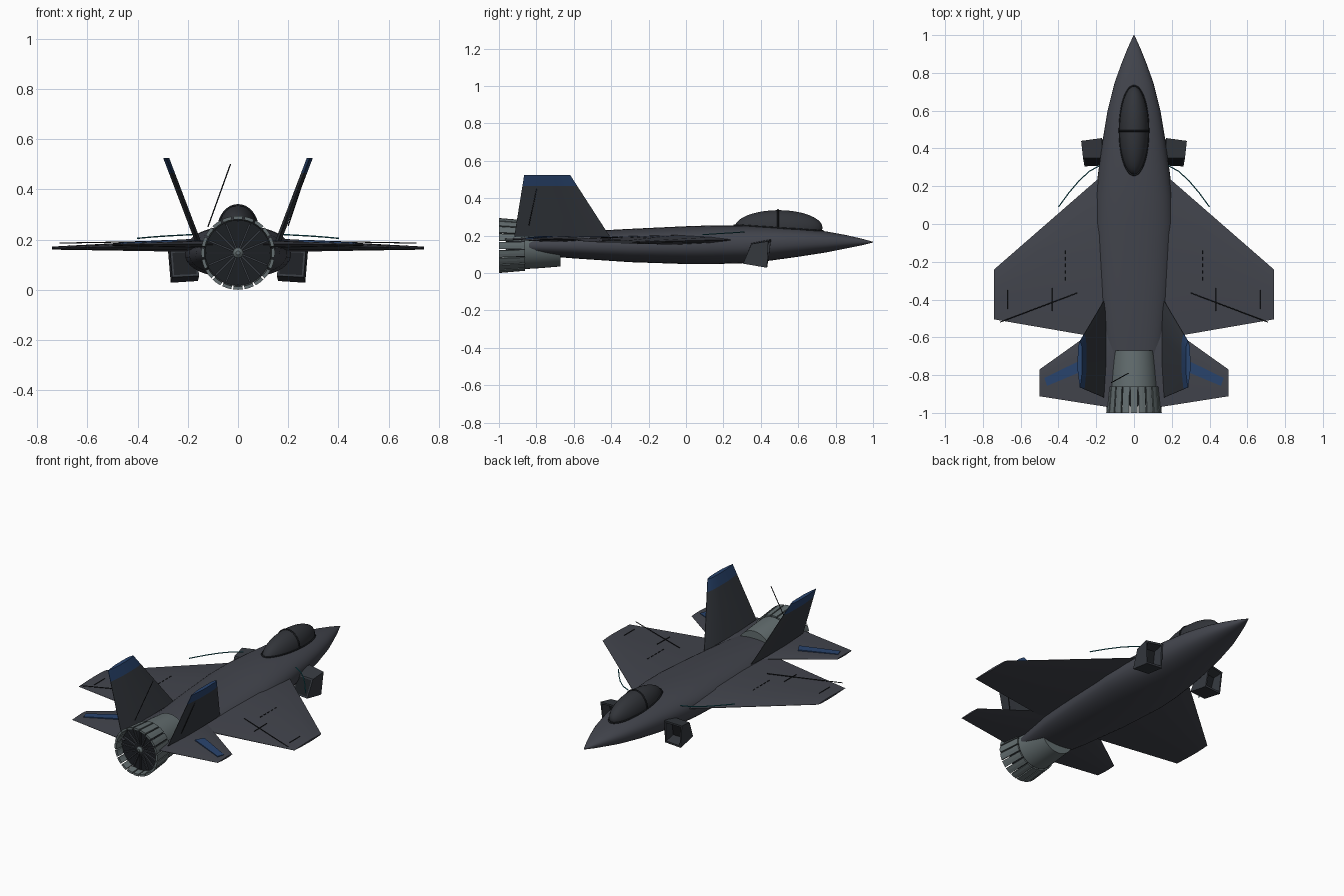
import bpy, bmesh, math
from mathutils import Vector

if "Cube" in bpy.data.objects:
    bpy.data.objects.remove(bpy.data.objects["Cube"])

def mat(name, r, g, b):
    m = bpy.data.materials.new(name)
    m.diffuse_color = (r, g, b, 1)
    m.use_nodes = True
    m.node_tree.nodes["Principled BSDF"].inputs["Base Color"].default_value = m.diffuse_color
    return m

BODY = mat("slate_grey", 0.055, 0.059, 0.074)
FIN = mat("dark_slate", 0.036, 0.041, 0.050)
GLASS = mat("smoked_glass", 0.032, 0.035, 0.042)
METAL = mat("nozzle_metal", 0.125, 0.155, 0.160)
DARK = mat("near_black", 0.012, 0.014, 0.017)
BLUE = mat("navy_blue", 0.022, 0.058, 0.155)
TEAL = mat("teal", 0.01, 0.17, 0.21)

def finish(name, bm, mats, smooth=None):
    bmesh.ops.recalc_face_normals(bm, faces=bm.faces)
    me = bpy.data.meshes.new(name)
    bm.to_mesh(me)
    bm.free()
    for m in mats:
        me.materials.append(m)
    ob = bpy.data.objects.new(name, me)
    bpy.context.collection.objects.link(ob)
    if smooth:
        bpy.ops.object.select_all(action='DESELECT')
        ob.select_set(True)
        bpy.context.view_layer.objects.active = ob
        bpy.ops.object.shade_smooth_by_angle(angle=math.radians(smooth))
    return ob

def loft_into(bm, rings, closed=False):
    vs = [[bm.verts.new(p) for p in r] for r in rings]
    n = len(vs[0])
    pairs = list(zip(vs, vs[1:])) + ([(vs[-1], vs[0])] if closed else [])
    for a, b in pairs:
        for i in range(n):
            bm.faces.new((a[i], a[(i + 1) % n], b[(i + 1) % n], b[i]))
    if not closed:
        bm.faces.new(vs[0])
        bm.faces.new(vs[-1])

def loft(name, rings, m, smooth=None):
    bm = bmesh.new()
    loft_into(bm, rings)
    return finish(name, bm, [m], smooth)

def tube(name, pts, r, m, cyclic=False):
    cu = bpy.data.curves.new(name, 'CURVE')
    cu.dimensions = '3D'
    cu.bevel_depth, cu.bevel_resolution, cu.use_fill_caps = r, 1, True
    sp = cu.splines.new('POLY')
    sp.points.add(len(pts) - 1)
    for p, q in zip(sp.points, pts):
        p.co = (*q, 1)
    sp.use_cyclic_u = cyclic
    cu.materials.append(m)
    ob = bpy.data.objects.new(name, cu)
    bpy.context.collection.objects.link(ob)
    bpy.ops.object.select_all(action='DESELECT')
    ob.select_set(True)
    bpy.context.view_layer.objects.active = ob
    bpy.ops.object.convert(target='MESH')

def circle(y, r, n=40):
    return [(r * math.cos(2 * math.pi * i / n), y, 0.147 + r * math.sin(2 * math.pi * i / n)) for i in range(n)]

# Fuselage: (y, half width, top z, bottom z), superellipse sections
SECT = [(1, .002, .167, .163), (.93, .034, .186, .146), (.85, .066, .204, .130), (.75, .102, .222, .110),
        (.6, .140, .240, .087), (.45, .165, .250, .066), (.3, .186, .255, .052), (.15, .205, .255, .048),
        (0, .212, .250, .048), (-.3, .195, .236, .058), (-.6, .165, .220, .078), (-.84, .125, .198, .098)]
N = 2.3

def body_ring(y, hw, top, bot, n=40):
    pts = []
    for i in range(n):
        c, s = math.cos(2 * math.pi * i / n), math.sin(2 * math.pi * i / n)
        pts.append((math.copysign(abs(c) ** (2 / N), c) * hw, y,
                    (top + bot) / 2 + math.copysign(abs(s) ** (2 / N), s) * (top - bot) / 2))
    return pts

def body_top(x, y):
    for a, b in zip(SECT, SECT[1:]):
        if b[0] <= y <= a[0]:
            t = (a[0] - y) / (a[0] - b[0])
            hw, top, bot = [a[k] + (b[k] - a[k]) * t for k in (1, 2, 3)]
            return (top + bot) / 2 + (top - bot) / 2 * max(0, 1 - abs(x / hw) ** N) ** (1 / N)

loft("fuselage", [body_ring(*s) for s in SECT], BODY, 40)

# Canopy with sill frame and bow
bm = bmesh.new()
bmesh.ops.create_uvsphere(bm, u_segments=32, v_segments=20, radius=1)
for v in bm.verts:
    v.co = (v.co.x * .077, .495 + v.co.y * .235, .242 + v.co.z * .094)
finish("canopy", bm, [GLASS], 60)
rim = [(.076 * math.cos(a), .495 + .236 * math.sin(a)) for a in [2 * math.pi * i / 48 for i in range(48)]]
tube("canopy_frame", [(x, y, body_top(x, y) + .001) for x, y in rim], .005, DARK, True)
tube("canopy_bow", [(.078 * math.cos(a), .492, .242 + .095 * math.sin(a))
                    for a in [math.pi * i / 16 for i in range(17)]], .005, DARK)

# Lens-shaped profile across a chord: (fraction along chord, relative thickness)
LENS = [(0, 0.08), (.12, .6), (.35, 1), (.65, .75), (1, .08)]
LENS = LENS + [(t, -h) for t, h in reversed(LENS)]

def chord(x, le, te, z, half):
    return [(x, le + (te - le) * t, z + half * h) for t, h in LENS]

for s, side in ((1, "right"), (-1, "left")):
    # Wings and tailplanes
    loft("wing_" + side, [chord(s * .12, .30, -.612, .178, .028), chord(s * .74, -.24, -.505, .166, .006)], BODY, 30)
    loft("tailplane_" + side, [chord(s * .10, -.485, -.975, .182, .016), chord(s * .5, -.77, -.912, .18, .005)], BODY, 30)

    # Blue stripe plate on the tailplane
    stripe = [(.27, -.715, .196), (.475, -.815, .186), (.46, -.857, .186), (.24, -.765, .196)]
    loft("tail_stripe_" + side, [[(s * x, y, z + d) for x, y, z in stripe] for d in (-.006, .003)], BLUE)

    # Canted fins with blue tips
    bm = bmesh.new()
    rings = []
    for z in (.195, .465, .525):
        k = (z - .215) / .31
        x, le, te = .168 + .118 * k, -.42 - .2 * k, -.915 + .05 * k
        rings.append([(s * (x + .012 * max(-1, min(1, h * 1.4))), le + (te - le) * t, z) for t, h in LENS])
    loft_into(bm, rings)
    for f in bm.faces:
        f.material_index = int(f.calc_center_median().z > .48)
    finish("fin_" + side, bm, [FIN, BLUE], 30)

    # Hollow intake box, swept backwards
    front = [(.28, .44, .17), (.268, .433, .028), (.16, .435, .035), (.17, .455, .18)]
    back = [(.27, .35, .155), (.262, .305, .05), (.155, .31, .055), (.165, .35, .16)]
    front, back = [[Vector((s * x, y, z)) for x, y, z in r] for r in (front, back)]
    def inset(r, k):
        c = sum(r, Vector()) / 4
        return [c + (p - c) * k for p in r]
    bm = bmesh.new()
    loft_into(bm, [front, back, inset(back, .84), inset(front, .84)], True)
    finish("intake_" + side, bm, [FIN])
    mid = [a.lerp(b, .6) for a, b in zip(front, back)]
    loft("intake_duct_" + side, [inset(mid, .85), inset(back, .85)], DARK)

    # Wing panel lines and dashes
    for i, (a, b) in enumerate([((.30, -.365, .193), (.71, -.52, .186)), ((.67, -.35, .176), (.67, -.45, .176)),
                                ((.435, -.34, .189), (.435, -.46, .187))]):
        tube("wing_line_%s_%d" % (side, i), [(s * a[0], *a[1:]), (s * b[0], *b[1:])], .0025, DARK)
    for i in range(5):
        y = -.14 - .035 * i
        tube("wing_dash_%s_%d" % (side, i), [(s * .362, y, .193), (s * .362, y - .018, .193)], .0025, DARK)

    # Teal accent line ahead of the wing
    tube("accent_line_" + side, [(s * .18, .31, .220), (s * .235, .28, .217), (s * .29, .23, .214),
                                 (s * .345, .165, .210), (s * .40, .09, .205)], .003, TEAL)

# Thin rods near the fins
tube("rod_left", [(-.12, -.84, .25), (-.03, -.79, .50)], .0025, DARK)
tube("rod_right", [(.20, -.84, .255), (.278, -.79, .49)], .0025, DARK)

# Exhaust nozzle: casing, dark core, petals, fan
loft("nozzle_casing", [circle(-.67, .112), circle(-.78, .121), circle(-.865, .126)], METAL, 30)
loft("nozzle_core", [circle(-.86, .128), circle(-.95, .132)], DARK, 30)
bm = bmesh.new()
COUNT = 20
for i in range(COUNT):
    rings = []
    for y, r0, r1 in ((-.86, .122, .135), (-1, .134, .147)):
        a = 2 * math.pi * i / COUNT
        d = math.pi / COUNT * .84
        rings.append([(r * math.cos(t), y, .147 + r * math.sin(t))
                      for r, t in ((r0, a - d), (r1, a - d), (r1, a), (r1, a + d), (r0, a + d), (r0, a))])
    loft_into(bm, rings)
finish("nozzle_petals", bm, [METAL])
bm = bmesh.new()
for i in range(16):
    a = 2 * math.pi * i / 16
    u, w = Vector((math.cos(a), 0, math.sin(a))), Vector((-math.sin(a), 0, math.cos(a))) * .004
    c = Vector((0, 0, .147))
    loft_into(bm, [[c + u * r + w * k + Vector((0, y, 0)) for k, y in ((-1, -.945), (1, -.945), (1, -.962), (-1, -.962))]
                   for r in (.015, .125)])
finish("fan_blades", bm, [FIN])
loft("fan_hub", [circle(-.945, .024, 16), circle(-.965, .02, 16), circle(-.975, .008, 16)], METAL, 30)
